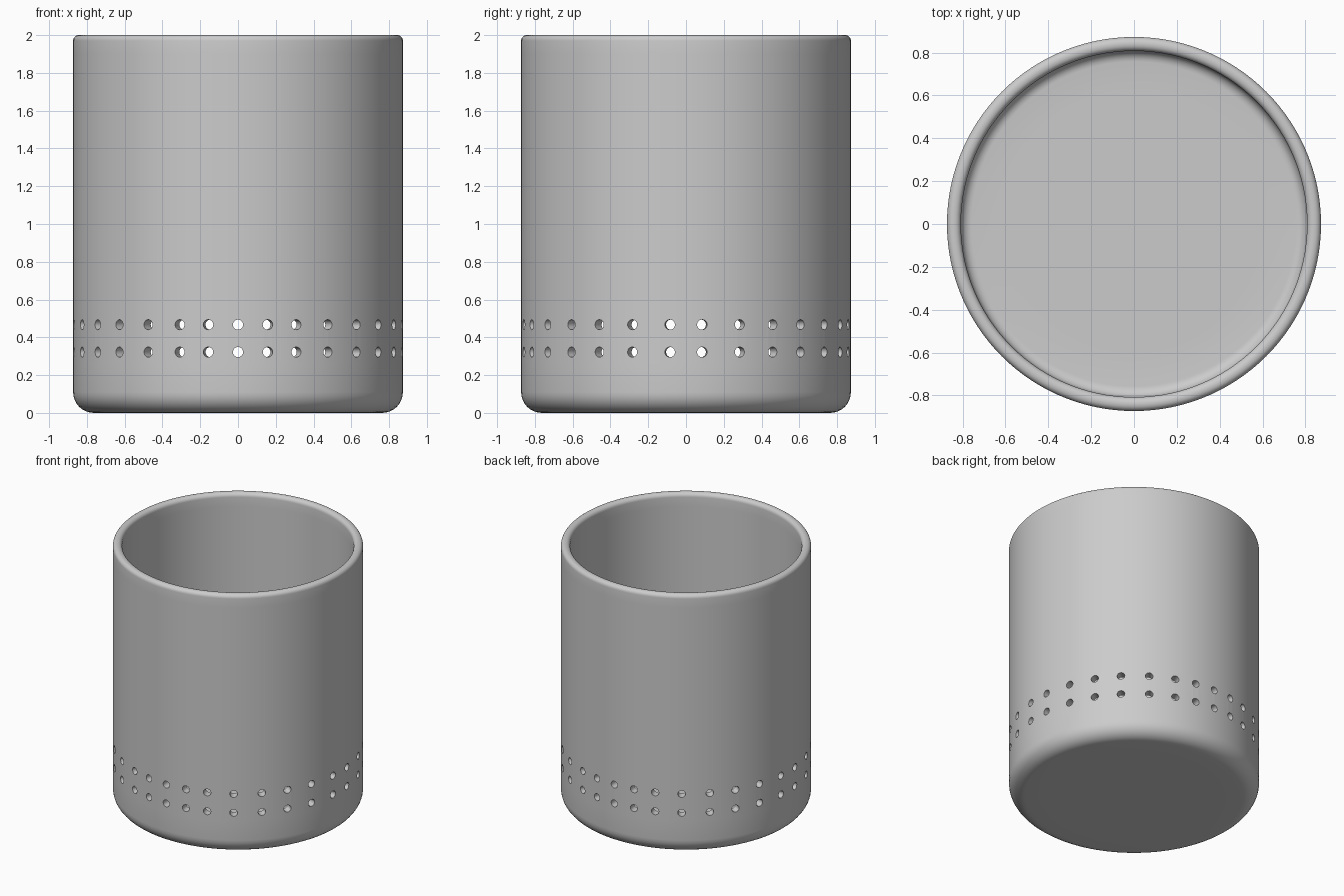
import bpy, bmesh, math
from mathutils import Matrix, Vector

if "Cube" in bpy.data.objects:
    bpy.data.objects.remove(bpy.data.objects["Cube"], do_unlink=True)

R_OUT, R_IN, HEIGHT, FLOOR = 0.873, 0.808, 2.0, 0.06
SEGMENTS = 120
HOLE_ROWS = (0.322, 0.467)
HOLE_ANGLES = (0, 10.4, 20.7, 33, 46, 58.3, 71, 84.4)   # measured from the front
HOLE_RADIUS = 0.027


def make_material(name, colour):
    mat = bpy.data.materials.new(name)
    mat.use_nodes = True
    mat.diffuse_color = colour
    mat.node_tree.nodes["Principled BSDF"].inputs["Base Color"].default_value = colour
    return mat


def make_object(name, bm):
    mesh = bpy.data.meshes.new(name)
    bm.to_mesh(mesh)
    bm.free()
    obj = bpy.data.objects.new(name, mesh)
    bpy.context.collection.objects.link(obj)
    return obj


def arc(cx, cz, radius, start, end, steps):
    """Profile points on an arc in the x-z plane, angles in degrees."""
    angles = [math.radians(start + (end - start) * i / steps) for i in range(steps + 1)]
    return [(cx + radius * math.cos(a), cz + radius * math.sin(a)) for a in angles]


# Cup body: lathed profile from the underside, over the rim, to the inner floor
edge = 0.03
profile = [(0, 0), (0.6, 0)]
profile += arc(R_OUT - 0.11, 0.11, 0.11, -90, 0, 8)
profile += [(R_OUT, 0.26), (R_OUT, 0.53), (R_OUT, 1.9)]
profile += arc(R_OUT - edge, HEIGHT - edge, edge, 0, 90, 6)
profile += arc(R_IN + edge, HEIGHT - edge, edge, 90, 180, 6)
profile += [(R_IN, 1.9), (R_IN, 0.53), (R_IN, 0.26)]
profile += arc(R_IN - 0.05, FLOOR + 0.05, 0.05, 0, -90, 6)
profile += [(0.6, FLOOR), (0, FLOOR)]

bm = bmesh.new()
verts = [bm.verts.new((x, 0, z)) for x, z in profile]
edges = [bm.edges.new(pair) for pair in zip(verts, verts[1:])]
bmesh.ops.spin(bm, geom=verts + edges, cent=(0, 0, 0), axis=(0, 0, 1),
               angle=2 * math.pi, steps=SEGMENTS, use_duplicate=False)
bmesh.ops.remove_doubles(bm, verts=bm.verts, dist=0.0005)
bmesh.ops.recalc_face_normals(bm, faces=bm.faces)
cup = make_object("cup_body", bm)
cup.data.materials.append(make_material("satin grey", (0.6, 0.6, 0.6, 1)))

# Hole cutters: two rings of radial pins, mirrored left-right and front-back
directions = set()
for a in HOLE_ANGLES:
    directions |= {a % 360, -a % 360, (180 - a) % 360, (180 + a) % 360}
bm = bmesh.new()
for z in HOLE_ROWS:
    for a in sorted(directions):
        out = Vector((math.sin(math.radians(a)), -math.cos(math.radians(a)), 0))
        place = Matrix.Translation(out * 0.84 + Vector((0, 0, z)))
        turn = out.to_track_quat('Z', 'Y').to_matrix().to_4x4()
        bmesh.ops.create_cone(bm, cap_ends=True, segments=16, radius1=HOLE_RADIUS,
                              radius2=HOLE_RADIUS, depth=0.2, matrix=place @ turn)
cutter = make_object("hole_cutter", bm)
cutter.hide_render = True

# Cut the holes, then discard the cutter
bpy.context.view_layer.objects.active = cup
cup.select_set(True)
cut = cup.modifiers.new("holes", 'BOOLEAN')
cut.operation, cut.solver, cut.object = 'DIFFERENCE', 'EXACT', cutter
bpy.ops.object.modifier_apply(modifier=cut.name)
bpy.data.objects.remove(cutter, do_unlink=True)

# Smooth wall with crisp hole edges
bpy.ops.object.select_all(action='DESELECT')
cup.select_set(True)
bpy.ops.object.shade_smooth_by_angle(angle=math.radians(35))
